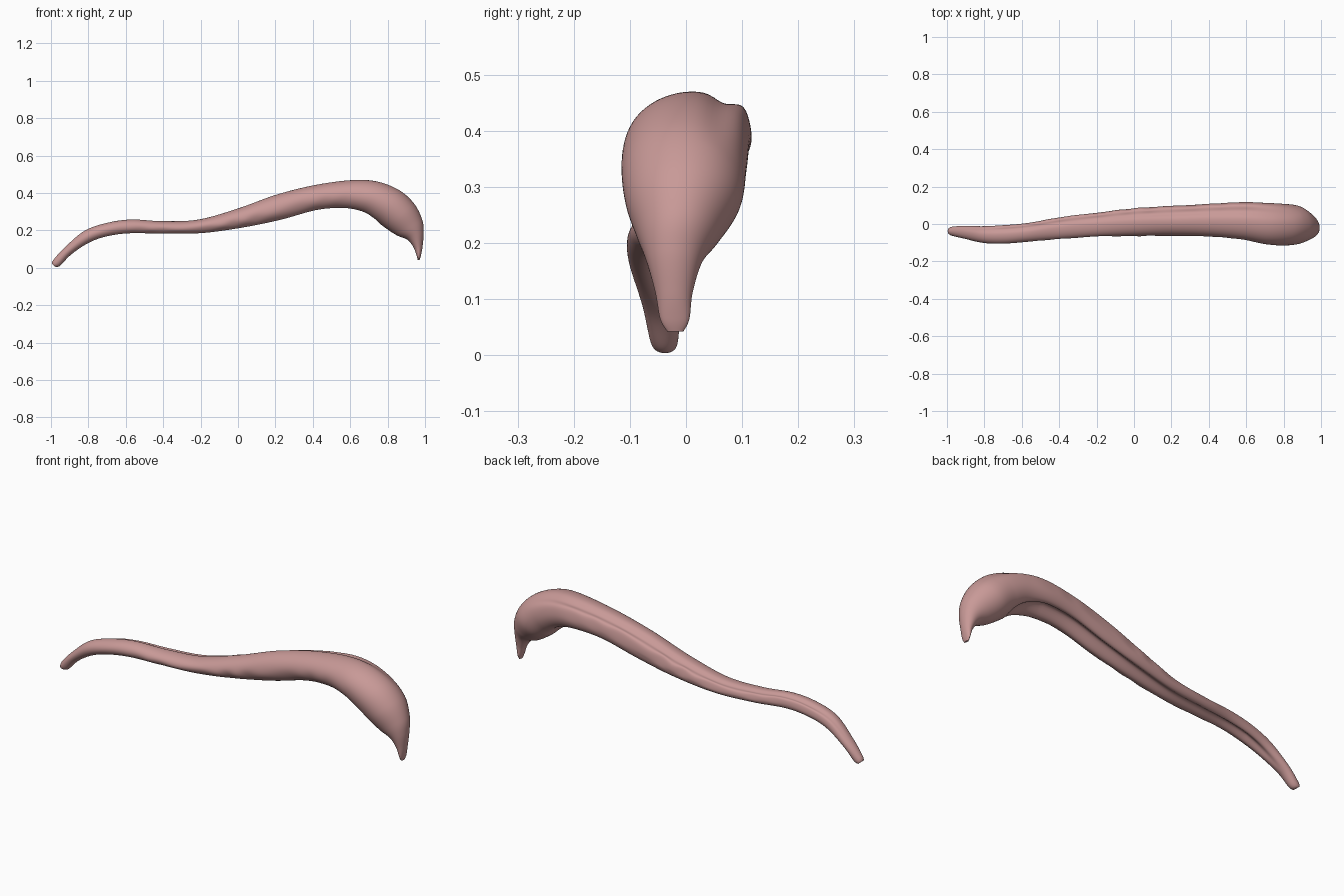
import bpy, bmesh, math
from mathutils import Vector

if "Cube" in bpy.data.objects:
    bpy.data.objects.remove(bpy.data.objects["Cube"])

# Cross-sections along the body: top x, top z, bottom x, bottom z, front y, back y
SECTIONS = [
    (-0.996, 0.022, -0.975, 0.004, -0.055, -0.020),
    (-0.985, 0.045, -0.950, 0.012, -0.064, -0.014),
    (-0.925, 0.110, -0.890, 0.072, -0.078, -0.010),
    (-0.820, 0.198, -0.790, 0.134, -0.101, -0.012),
    (-0.700, 0.240, -0.690, 0.166, -0.105, -0.006),
    (-0.570, 0.258, -0.570, 0.180, -0.095, 0.005),
    (-0.400, 0.249, -0.400, 0.178, -0.080, 0.035),
    (-0.210, 0.258, -0.190, 0.181, -0.067, 0.060),
    (0.000, 0.317, 0.030, 0.209, -0.064, 0.085),
    (0.200, 0.389, 0.230, 0.248, -0.064, 0.097),
    (0.400, 0.440, 0.420, 0.300, -0.067, 0.108),
    (0.600, 0.468, 0.560, 0.310, -0.083, 0.117),
    (0.740, 0.462, 0.660, 0.293, -0.107, 0.113),
    (0.860, 0.416, 0.730, 0.255, -0.115, 0.108),
    (0.940, 0.345, 0.795, 0.208, -0.108, 0.098),
    (0.984, 0.260, 0.850, 0.173, -0.088, 0.062),
    (0.993, 0.190, 0.905, 0.150, -0.071, 0.030),
    (0.987, 0.115, 0.938, 0.110, -0.055, 0.012),
    (0.978, 0.065, 0.955, 0.064, -0.046, 0.006),
    (0.971, 0.042, 0.961, 0.042, -0.033, -0.005),
]
AROUND, STEPS = 72, 12


def spline(i, t):
    """Catmull-Rom interpolation of all section values."""
    n = len(SECTIONS) - 1
    a, b, c, d = (SECTIONS[min(max(i + k, 0), n)] for k in (-1, 0, 1, 2))
    return [0.5 * (2 * q + (r - p) * t + (2 * p - 5 * q + 4 * r - s) * t * t
                   + (3 * q - p - 3 * r + s) * t ** 3)
            for p, q, r, s in zip(a, b, c, d)]


def bump(value, centre, width):
    return math.exp(-((value - centre) / width) ** 2)


def section_points(tx, tz, bx, bz, y0, y1, along):
    top, bottom = Vector((tx, 0, tz)), Vector((bx, 0, bz))
    mid, up = (top + bottom) / 2, (top - bottom) / 2
    cy, hw = (y0 + y1) / 2, (y1 - y0) / 2
    # the grooves fade out toward the head and the tail tip
    x = mid.x
    fade = min(1, max(0, (along - 2) / 2)) * min(1, max(0, (13.5 - along) / 2.5))
    for k in range(AROUND):
        a = 2 * math.pi * k / AROUND
        deg = math.degrees(a)
        y, h = math.cos(a), math.sin(a)
        # fuller shoulder on the back, with a shallow furrow beside the crest
        h += fade * (0.16 * bump(deg, 28, 16) - 0.13 * bump(deg, 60, 13))
        # furrow along the underside
        h += fade * 0.62 * bump(deg, 283, 22)
        # small irregular scallops along both edges
        wave = math.sin(38 * x + 1.5 * math.sin(13 * x)) * fade * bump(x, -0.05, 0.5)
        y += 0.045 * wave * (bump(deg, 22, 22) - bump(deg, 200, 25))
        h -= 0.05 * wave * bump(deg, 22, 22)
        p = mid + up * h
        yield (p.x, cy + hw * y, p.z)


# Long curved body lofted through the sections
bm = bmesh.new()
rings = []
for i in range(len(SECTIONS) - 1):
    last = i == len(SECTIONS) - 2
    for s in range(STEPS + (1 if last else 0)):
        t = s / STEPS
        rings.append([bm.verts.new(p) for p in section_points(*spline(i, t), i + t)])
for r0, r1 in zip(rings, rings[1:]):
    for k in range(AROUND):
        j = (k + 1) % AROUND
        bm.faces.new((r0[k], r0[j], r1[j], r1[k]))
bm.faces.new(rings[0])
bm.faces.new(rings[-1])
bmesh.ops.recalc_face_normals(bm, faces=bm.faces)

mesh = bpy.data.meshes.new("curved_body")
bm.to_mesh(mesh)
bm.free()
body = bpy.data.objects.new("curved_body", mesh)
bpy.context.collection.objects.link(body)

# Soft pink tissue colour
mat = bpy.data.materials.new("tissue_pink")
mat.diffuse_color = (0.58, 0.32, 0.31, 1)
mat.use_nodes = True
mat.node_tree.nodes["Principled BSDF"].inputs["Base Color"].default_value = mat.diffuse_color
mesh.materials.append(mat)

bpy.context.view_layer.objects.active = body
body.select_set(True)
bpy.ops.object.shade_smooth_by_angle(angle=math.radians(60))
